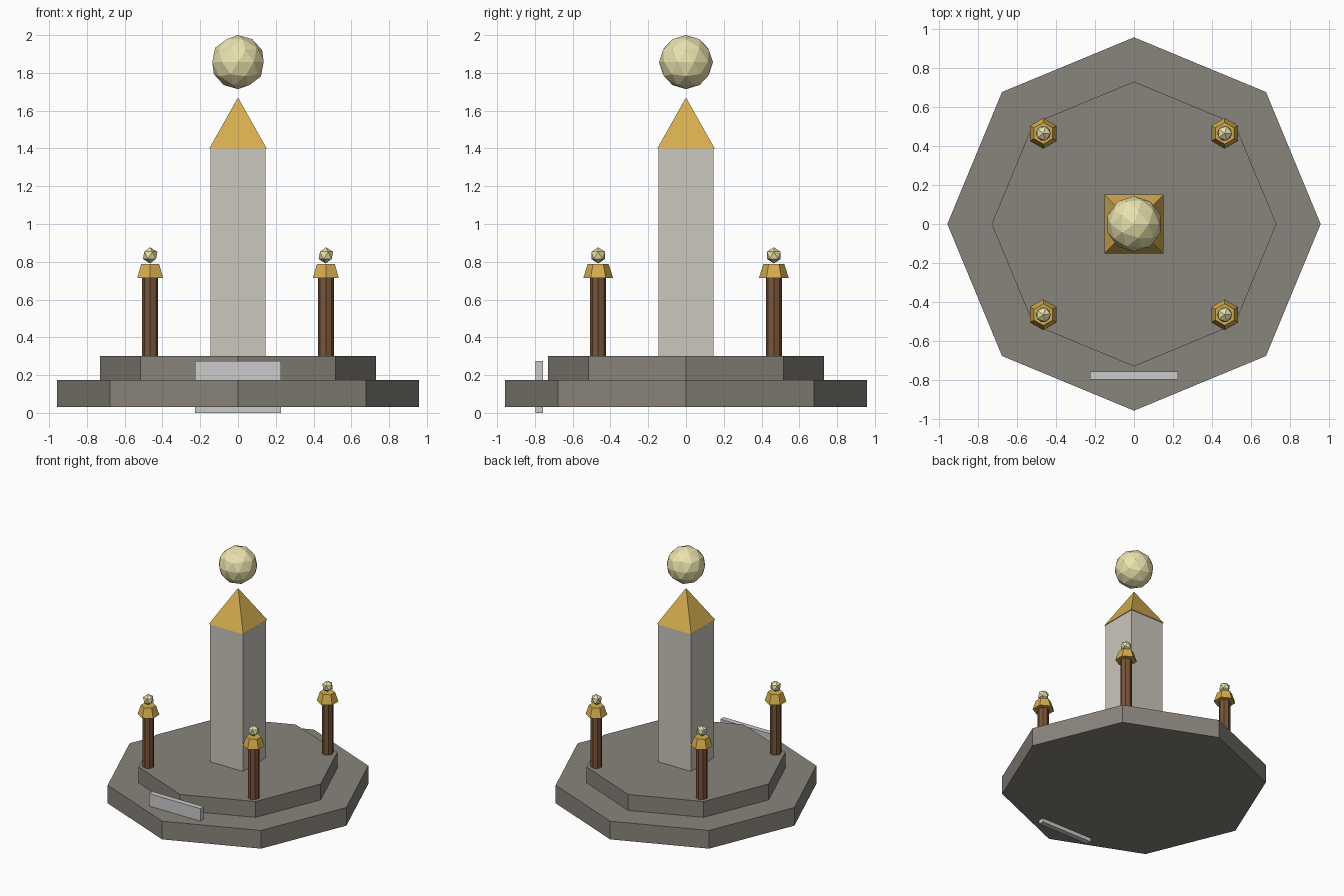
import bpy
from math import radians, sqrt

if "Cube" in bpy.data.objects:
    bpy.data.objects.remove(bpy.data.objects["Cube"])


def material(name, color):
    m = bpy.data.materials.new(name)
    m.diffuse_color = (*color, 1)
    m.use_nodes = True
    m.node_tree.nodes["Principled BSDF"].inputs["Base Color"].default_value = m.diffuse_color
    return m


stone = material("dark_stone", (0.25, 0.23, 0.20))
pale = material("pale_stone", (0.60, 0.57, 0.51))
gold = material("gold", (0.67, 0.42, 0.08))
wood = material("wood", (0.19, 0.09, 0.04))
glow = material("pale_glow", (0.83, 0.76, 0.42))


def finish(name, mat):
    ob = bpy.context.object
    ob.name = name
    if mat:
        ob.data.materials.append(mat)
    return ob


def prism(name, mat, sides, r1, r2, z0, z1, x=0, y=0, turn=0):
    bpy.ops.mesh.primitive_cone_add(
        vertices=sides, radius1=r1, radius2=r2, depth=z1 - z0,
        location=(x, y, (z0 + z1) / 2), rotation=(0, 0, radians(turn)))
    return finish(name, mat)


def ball(name, mat, level, r, x, y, z):
    bpy.ops.mesh.primitive_ico_sphere_add(subdivisions=level, radius=r, location=(x, y, z))
    return finish(name, mat)


def box(name, mat, size, loc):
    bpy.ops.mesh.primitive_cube_add(size=1, location=loc)
    bpy.context.object.scale = size
    return finish(name, mat)


# Octagonal steps
prism("lower_step", stone, 8, 0.957, 0.957, 0.03, 0.175)
prism("upper_step", stone, 8, 0.73, 0.73, 0.175, 0.302)

# Central pillar with pyramid tip and floating orb
box("pillar", pale, (0.293, 0.293, 1.10), (0, 0, 0.852))
prism("pillar_tip", gold, 4, 0.152 * sqrt(2), 0, 1.40, 1.67, turn=45)
ball("orb", glow, 2, 0.143, 0, 0, 1.857)

# Front plaque, partly sunk into the lower step
box("plaque", None, (0.453, 0.042, 0.275), (0, -0.777, 0.1375))

# Four corner lamp posts
for i, (sx, sy) in enumerate([(-1, -1), (1, -1), (1, 1), (-1, 1)], 1):
    x, y = sx * 0.465, sy * 0.465
    prism(f"post_{i}", wood, 8, 0.042, 0.042, 0.30, 0.717, x, y)
    prism(f"post_cap_{i}", gold, 6, 0.079, 0.055, 0.715, 0.788, x, y)
    ball(f"post_light_{i}", glow, 1, 0.043, x, y, 0.834)
